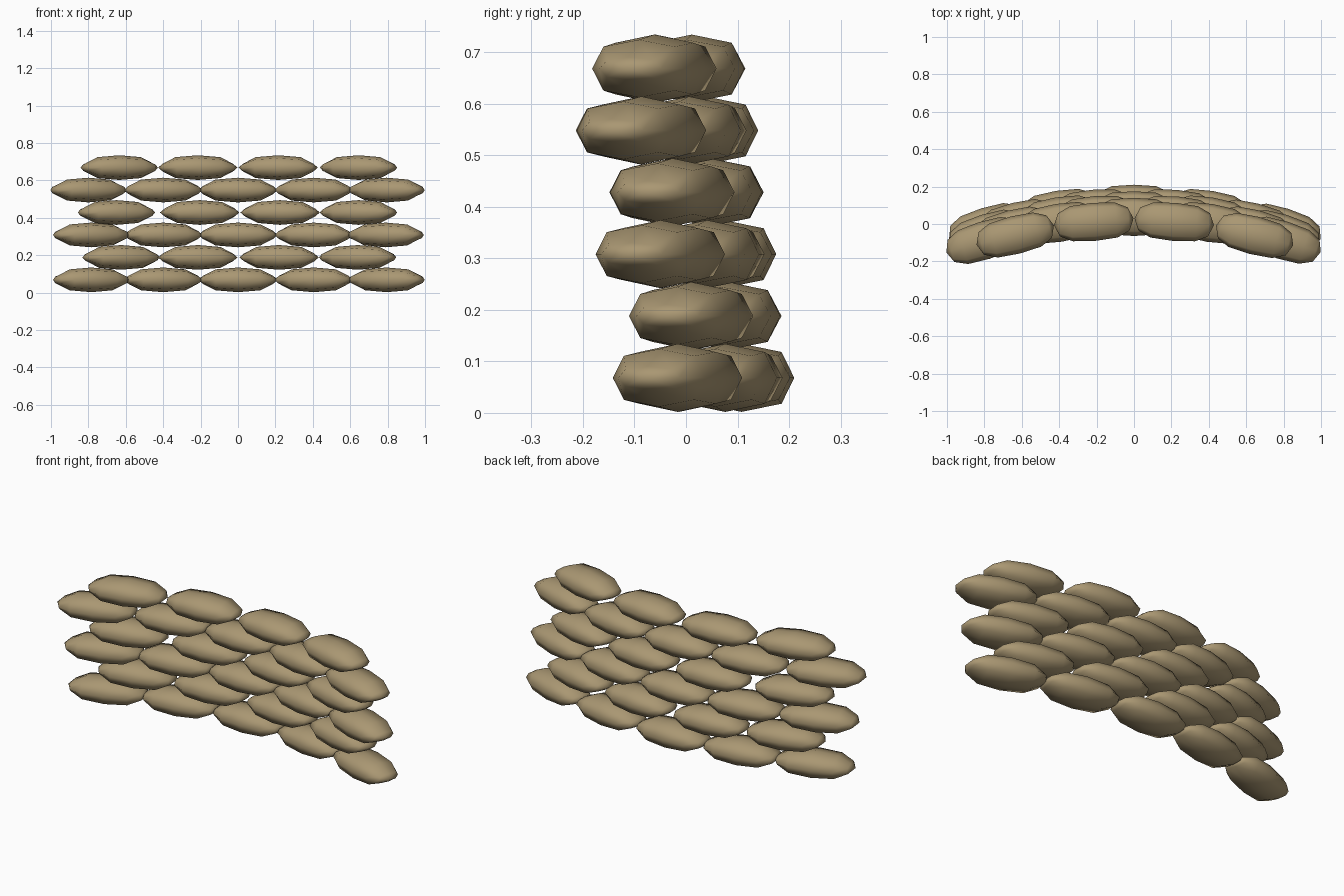
import bpy, math

if "Cube" in bpy.data.objects:
    bpy.data.objects.remove(bpy.data.objects["Cube"])

# cloth material
cloth = bpy.data.materials.new("sandbag_cloth")
cloth.diffuse_color = (0.40, 0.31, 0.17, 1)
cloth.use_nodes = True
cloth.node_tree.nodes["Principled BSDF"].inputs["Base Color"].default_value = cloth.diffuse_color

# bag sections along its length: x, half width, half height
SECTIONS = [(-0.187, 0.062, 0.022), (-0.12, 0.094, 0.056), (0, 0.102, 0.066),
            (0.12, 0.094, 0.056), (0.187, 0.062, 0.022)]
# eight-sided cushion cross-section
RING = [(1, 0), (0.76, 0.76), (0, 1), (-0.76, 0.76),
        (-1, 0), (-0.76, -0.76), (0, -1), (0.76, -0.76)]
TIP = 0.213


def bag_mesh():
    verts = [(x, w * a, h * b) for x, w, h in SECTIONS for a, b in RING]
    n, last = len(RING), (len(SECTIONS) - 1) * len(RING)
    faces = []
    for s in range(len(SECTIONS) - 1):
        for i in range(n):
            j = (i + 1) % n
            faces.append((s * n + i, s * n + j, (s + 1) * n + j, (s + 1) * n + i))
    # pinched ends
    left, right = len(verts), len(verts) + 1
    verts += [(-TIP, 0, 0), (TIP, 0, 0)]
    for i in range(n):
        j = (i + 1) % n
        faces.append((left, j, i))
        faces.append((right, last + i, last + j))
    me = bpy.data.meshes.new("sandbag")
    me.from_pydata(verts, [], [f[::-1] for f in faces])
    me.update()
    me.shade_smooth()
    me.materials.append(cloth)
    return me


# staggered courses: bag centres along x
ROWS = [
    [-0.785, -0.40, 0.0, 0.405, 0.795],
    [-0.625, -0.215, 0.22, 0.64],
    [-0.785, -0.40, 0.0, 0.405, 0.79],
    [-0.65, -0.205, 0.225, 0.645],
    [-0.80, -0.40, 0.0, 0.405, 0.795],
    [-0.635, -0.215, 0.215, 0.645],
]
BEND = 0.197

mesh = bag_mesh()
for r, row in enumerate(ROWS):
    for i, x in enumerate(row):
        # wall bows backward in the middle and leans forward with height
        bag = bpy.data.objects.new(f"sandbag_row{r + 1}_{i + 1}", mesh)
        bag.location = (x, 0.108 - 0.0175 * r - BEND * x * x, 0.068 + 0.12 * r)
        bag.rotation_euler.z = -math.atan(2 * BEND * x)
        bpy.context.collection.objects.link(bag)
